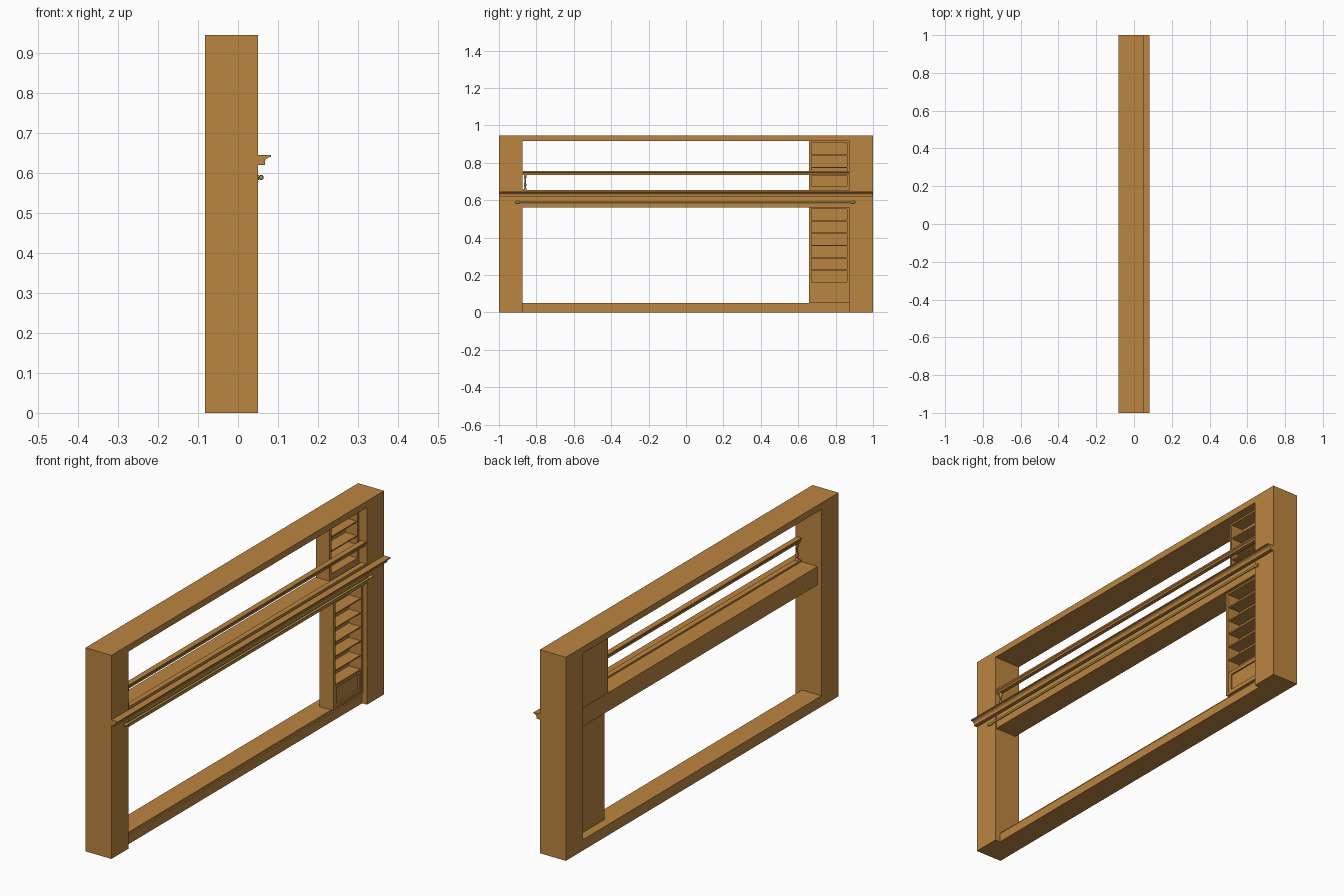
import bpy, bmesh, math
from mathutils import Matrix, Vector

if "Cube" in bpy.data.objects:
    bpy.data.objects.remove(bpy.data.objects["Cube"])


def material(name, rgb):
    m = bpy.data.materials.new(name)
    m.diffuse_color = (*rgb, 1)
    m.use_nodes = True
    m.node_tree.nodes["Principled BSDF"].inputs["Base Color"].default_value = m.diffuse_color
    return m


WOOD = material("warm wood", (0.50, 0.235, 0.052))
BRASS = material("brass", (0.46, 0.33, 0.06))


def finish(bm, name, mat):
    bmesh.ops.recalc_face_normals(bm, faces=bm.faces)
    me = bpy.data.meshes.new(name)
    bm.to_mesh(me)
    bm.free()
    me.materials.append(mat)
    ob = bpy.data.objects.new(name, me)
    bpy.context.collection.objects.link(ob)
    return ob


def boxes(name, spans, mat=WOOD):
    """One object from boxes given as (x0, x1, y0, y1, z0, z1)."""
    bm = bmesh.new()
    for x0, x1, y0, y1, z0, z1 in spans:
        c = Vector((x0 + x1, y0 + y1, z0 + z1)) / 2
        s = Matrix.Diagonal((x1 - x0, y1 - y0, z1 - z0, 1))
        bmesh.ops.create_cube(bm, size=1, matrix=Matrix.Translation(c) @ s)
    return finish(bm, name, mat)


def extrude_y(name, profile, y0, y1, mat=WOOD):
    """Sweep an (x, z) profile along y."""
    bm = bmesh.new()
    f = bm.faces.new([bm.verts.new((x, y0, z)) for x, z in profile])
    r = bmesh.ops.extrude_face_region(bm, geom=[f])
    vs = [v for v in r["geom"] if isinstance(v, bmesh.types.BMVert)]
    bmesh.ops.translate(bm, verts=vs, vec=(0, y1 - y0, 0))
    return finish(bm, name, mat)


def lathe(name, profile, loc, axis="Z", mat=WOOD, n=12):
    """Turn a (radius, height) profile around an axis."""
    bm = bmesh.new()
    rings = [[bm.verts.new((r * math.cos(a), r * math.sin(a), h))
              for a in (2 * math.pi * i / n for i in range(n))] for r, h in profile]
    for a, b in zip(rings, rings[1:]):
        for i in range(n):
            j = (i + 1) % n
            bm.faces.new((a[i], a[j], b[j], b[i]))
    bm.faces.new(rings[0][::-1])
    bm.faces.new(rings[-1])
    rot = {"Z": Matrix(), "Y": Matrix.Rotation(-math.pi / 2, 4, "X"),
           "X": Matrix.Rotation(math.pi / 2, 4, "Y")}[axis]
    bm.transform(Matrix.Translation(loc) @ rot)
    ob = finish(bm, name, mat)
    bpy.ops.object.select_all(action="DESELECT")
    ob.select_set(True)
    bpy.context.view_layer.objects.active = ob
    bpy.ops.object.shade_smooth_by_angle(angle=math.radians(40))
    return ob


B, F = -0.083, 0.05  # back and front of the frame

# Outer frame
for s, side in ((-1, "left"), (1, "right")):
    y0, y1 = sorted((s * 0.875, s))
    boxes(side + "_post", [(B, F, y0, y1, 0, 0.945)])
boxes("top_rail", [(B, F, -0.875, 0.875, 0.915, 0.945)])
boxes("bottom_rail", [(B, 0.025, -0.875, 0.875, 0, 0.04),
                      (B, 0.018, -0.875, 0.875, 0.04, 0.05)])

# Counter beam with raised front lip
boxes("counter_beam", [(-0.063, 0.045, -0.875, 0.875, 0.56, 0.645)])
boxes("counter_lip", [(0.02, 0.045, -0.875, 0.875, 0.645, 0.653)])

# Front moulding with a hollow curve under its edge
cove = [(0.083 - 0.016 * math.sin(a), 0.626 + 0.014 * math.cos(a))
        for a in (math.pi / 2 * i / 6 for i in range(7))]
extrude_y("front_moulding", [(F, 0.645), (0.083, 0.645)] + cove +
          [(0.067, 0.62), (F, 0.62)], -1, 1)

# Brass hand bar with brackets and round ends
BAR = Vector((0.058, 0, 0.589))
lathe("brass_bar", [(0.005, -0.915), (0.005, 0.905)], BAR, "Y", BRASS)
for y, side in ((-0.9, "left"), (0.89, "right")):
    lathe(side + "_bar_knob", [(0.004, -0.012), (0.0065, -0.007), (0.0065, 0.007), (0.004, 0.012)],
          BAR + Vector((0, y, 0)), "Y", BRASS)
    lathe(side + "_bar_bracket", [(0.006, 0), (0.006, 0.002), (0.003, 0.003), (0.003, 0.008)],
          Vector((F, y, BAR.z)), "X", BRASS, 8)

# Upper gallery rail with a bevelled section and its turned support
extrude_y("gallery_rail", [(0.024, 0.735), (0.042, 0.735), (0.042, 0.744), (0.046, 0.748),
                           (0.046, 0.755), (0.020, 0.755), (0.020, 0.748), (0.024, 0.744)],
          -0.875, 0.875)
lathe("turned_support", [(0.008, 0.645), (0.008, 0.66), (0.004, 0.666), (0.007, 0.68),
                         (0.004, 0.695), (0.003, 0.71), (0.007, 0.722), (0.007, 0.736)],
      Vector((0.033, -0.86, 0)))


def cabinet(name, xb, xf, z0, z1, open0, shelves):
    """Open-fronted case with thin shelves."""
    ya, yb, t = 0.658, 0.875, 0.013
    boxes(name + "_case", [
        (xb, xb + 0.008, ya, yb, z0, z1),
        (xb, xf, ya, ya + t, z0, z1),
        (xb, xf, yb - t, yb, z0, z1),
        (xb, xf, ya + t, yb - t, z1 - 0.008, z1),
        (xb, xf, ya + t, yb - t, z0, open0)])
    boxes(name + "_shelves", [(xb + 0.004, xf - 0.004, ya + t, yb - t, z - 0.003, z + 0.003)
                              for z in shelves])


cabinet("lower_cabinet", -0.042, 0.03, 0.05, 0.56, 0.06,
        [0.16 + 0.066 * i for i in range(6)])
cabinet("upper_cabinet", -0.06, 0.01, 0.645, 0.915, 0.675, [0.735, 0.775, 0.842])

# Drawer front with a raised border at the foot of the lower cabinet
ya, yb = 0.671, 0.862
boxes("drawer_front", [(0.0, 0.02, ya, yb, 0.06, 0.158),
                       (0.02, 0.027, ya, yb, 0.06, 0.072), (0.02, 0.027, ya, yb, 0.146, 0.158),
                       (0.02, 0.027, ya, ya + 0.014, 0.072, 0.146),
                       (0.02, 0.027, yb - 0.014, yb, 0.072, 0.146)])
